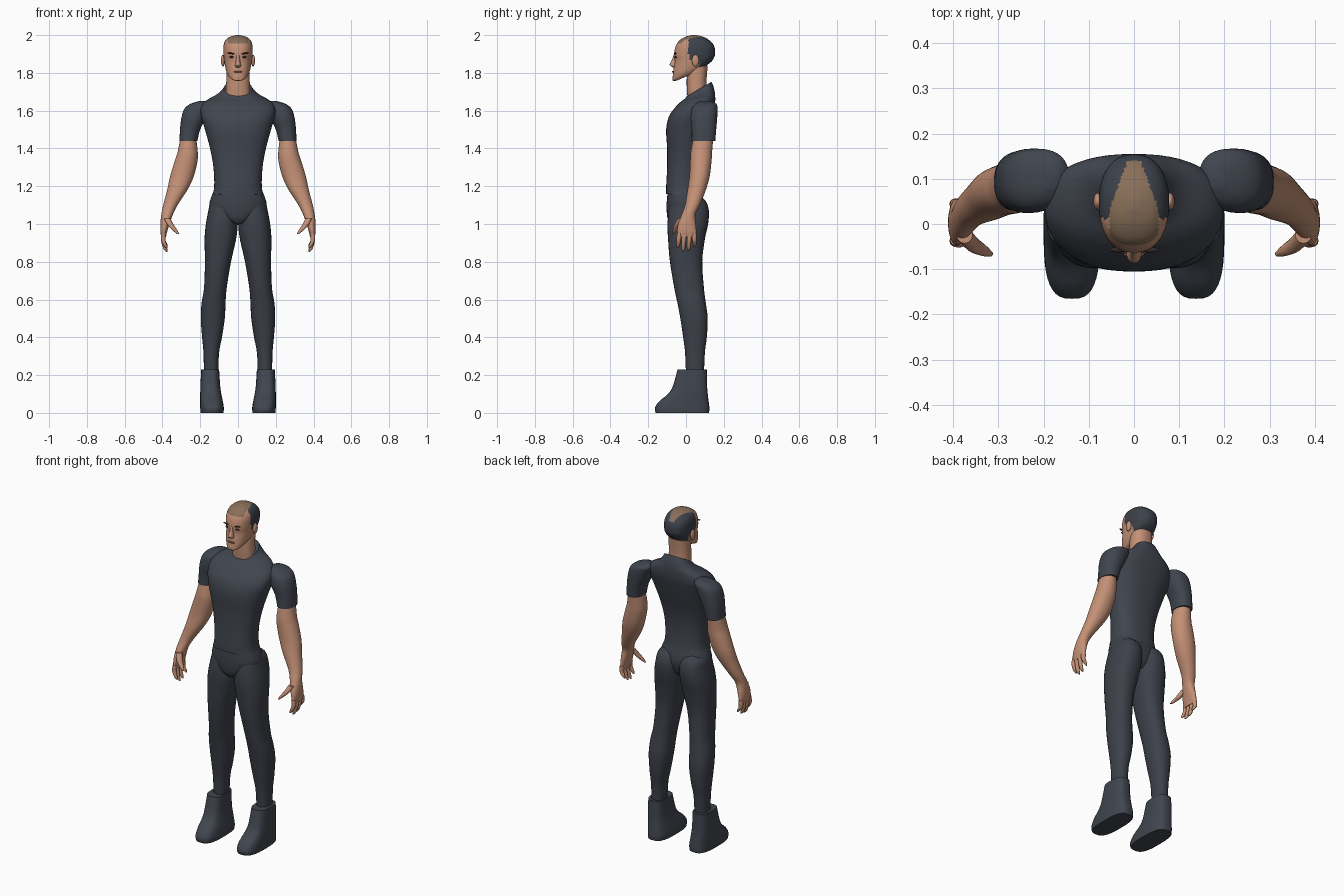
import bpy
import bmesh
import math
from mathutils import Matrix, Vector

cube = bpy.data.objects.get("Cube")
if cube:
    bpy.data.objects.remove(cube, do_unlink=True)

created_objects = []


def make_material(name, red, green, blue):
    material = bpy.data.materials.new(name)
    material.use_nodes = True
    colour = (red, green, blue, 1)
    material.diffuse_color = colour
    shader = material.node_tree.nodes["Principled BSDF"]
    shader.inputs["Base Color"].default_value = colour
    shader.inputs["Roughness"].default_value = 0.8
    return material


skin = make_material("warm skin", .55, .28, .18)
cloth = make_material("slate cloth", .052, .06, .077)
trouser_cloth = make_material("dark slate cloth", .046, .052, .067)
hair = make_material("dark hair", .045, .054, .07)
crown = make_material("cropped brown hair", .25, .16, .1)
lip = make_material("brown lips", .27, .11, .075)
eye_dark = make_material("dark eyes", .03, .022, .02)


def finish(name, mesh_data, materials):
    """Turn a bmesh into a linked object with outward normals."""
    bmesh.ops.recalc_face_normals(mesh_data, faces=mesh_data.faces)
    mesh = bpy.data.meshes.new(name)
    mesh_data.to_mesh(mesh)
    mesh_data.free()
    for material in materials:
        mesh.materials.append(material)
    obj = bpy.data.objects.new(name, mesh)
    bpy.context.collection.objects.link(obj)
    created_objects.append(obj)
    return obj


def smooth_rows(rows, steps):
    """Catmull-Rom interpolation between the given sections."""
    rows = [Vector(row) for row in rows]
    result = []
    for i in range(len(rows) - 1):
        b, c = rows[i], rows[i + 1]
        a = rows[max(i - 1, 0)]
        d = rows[min(i + 2, len(rows) - 1)]
        for step in range(steps):
            t = step / steps
            result.append(b + (c - a) * (t / 2)
                          + (a * 2 - b * 5 + c * 4 - d) * (t * t / 2)
                          + (b * 3 - a - c * 3 + d) * (t ** 3 / 2))
    return result + [rows[-1]]


def loft(name, materials, rows, side=1, power=2.3, segments=32, steps=4, rule=None):
    """Skin sections (height, inner x, outer x, front y, back y, tilt)."""
    bm = bmesh.new()
    rings = []
    for z, inner, outer, front, back, tilt in smooth_rows(rows, steps):
        ring = []
        for i in range(segments):
            angle = math.tau * i / segments
            u, v = [math.copysign(abs(n) ** (2 / power), n)
                    for n in (math.cos(angle), math.sin(angle))]
            x = (inner + outer) / 2 + u * (outer - inner) / 2
            y = (front + back) / 2 + v * (back - front) / 2
            ring.append(bm.verts.new((x * side, y, z + v * tilt)))
        rings.append(ring)
    for low, high in zip(rings, rings[1:]):
        for i in range(segments):
            j = (i + 1) % segments
            bm.faces.new((low[i], low[j], high[j], high[i]))
    bm.faces.new(rings[0])
    bm.faces.new(rings[-1])
    if rule:
        for face in bm.faces:
            face.material_index = rule(face.calc_center_median())
    return finish(name, bm, materials)


def level(rows):
    return [row + (0,) for row in rows]


def centred(rows):
    return [(z, -half, half, front, back, tilt) for z, half, front, back, tilt in rows]


def digit(name, points, side):
    """A tapering finger through (x, y, z, radius) points."""
    rows = [(z, x - r, x + r, y - r, y + r, 0) for x, y, z, r in points]
    loft(name, [skin], rows, side, 2, 12, 3)


def ellipsoid(name, material, centre, radii, turn=0):
    bm = bmesh.new()
    matrix = (Matrix.Translation(centre) @ Matrix.Rotation(turn, 4, "Y")
              @ Matrix.Diagonal((*radii, 1)))
    bmesh.ops.create_uvsphere(bm, u_segments=20, v_segments=12, radius=1, matrix=matrix)
    return finish(name, bm, [material])


# Shirt body with a collar that rises towards the nape
loft("shirt", [cloth], centred([
    (1.15, .137, -.105, .09, -.01), (1.2, .126, -.105, .078, 0),
    (1.3, .13, -.1, .075, 0), (1.4, .148, -.1, .09, 0),
    (1.5, .175, -.105, .12, 0), (1.57, .195, -.09, .14, 0),
    (1.62, .195, -.055, .152, 0), (1.655, .165, -.03, .155, .01),
    (1.68, .115, -.01, .152, .02), (1.7, .088, 0, .145, .03),
    (1.715, .075, .005, .135, .038)]), power=2.4, segments=48)

# Pelvis joining the trouser legs
loft("trouser_seat", [trouser_cloth], centred([
    (1, .03, -.08, .06, 0), (1.03, .09, -.098, .085, 0),
    (1.09, .148, -.103, .1, 0), (1.14, .143, -.1, .09, 0),
    (1.18, .125, -.095, .075, 0)]), segments=40)

# Neck
loft("neck", [skin], centred([
    (1.64, .068, .01, .12, 0), (1.73, .063, .004, .108, 0),
    (1.83, .06, .005, .115, .01)]))


def head_colour(point):
    x, y, z = abs(point.x), point.y, point.z
    if z > 1.955 and x < .054 - .35 * max(0, y - .03):
        return 2
    front_edge = .012 if z > 1.9 else .022
    if z < 1.87:
        front_edge = .07
    return 1 if y > front_edge and z > 1.82 else 0


# Head with hair coloured by position
loft("head", [skin, hair, crown], centred([
    (1.775, .026, -.055, .03, .018), (1.785, .046, -.07, .08, .025),
    (1.81, .061, -.07, .11, .03), (1.84, .069, -.066, .135, .02),
    (1.87, .074, -.06, .148, .01), (1.9, .077, -.063, .154, 0),
    (1.94, .077, -.055, .15, 0), (1.97, .068, -.037, .127, 0),
    (1.99, .045, -.005, .095, 0), (2, .01, .03, .055, 0)]),
    segments=64, steps=6, rule=head_colour)

# Nose and mouth
loft("nose", [skin], centred([
    (1.828, .01, -.068, -.04, 0), (1.836, .017, -.08, -.04, 0),
    (1.845, .015, -.087, -.04, 0), (1.87, .01, -.074, -.04, 0),
    (1.9, .008, -.064, -.04, 0)]), segments=20)
ellipsoid("mouth", lip, (0, -.067, 1.806), (.023, .007, .005))
ellipsoid("chin", skin, (0, -.056, 1.776), (.026, .016, .016))

for label, side in (("left", 1), ("right", -1)):
    # Facial features
    ellipsoid(label + "_ear", skin, (side * .08, .05, 1.865), (.01, .019, .031))
    ellipsoid(label + "_eye", eye_dark, (side * .032, -.054, 1.884), (.014, .006, .005))
    ellipsoid(label + "_eyebrow", eye_dark, (side * .035, -.057, 1.903),
              (.021, .006, .004), side * -.15)

    # Sleeve with rounded shoulder
    loft(label + "_sleeve", [cloth], level([
        (1.44, .215, .31, .03, .155), (1.5, .2, .307, .03, .16),
        (1.56, .17, .3, .024, .165), (1.61, .15, .284, .03, .167),
        (1.637, .145, .25, .05, .16), (1.652, .165, .2, .08, .13)]), side)

    # Arm tapering to the wrist and palm
    loft(label + "_arm", [skin], level([
        (.93, .382, .406, -.042, .052), (.96, .375, .411, -.047, .055),
        (1, .362, .411, -.042, .052), (1.05, .345, .406, -.023, .05),
        (1.1, .32, .396, -.005, .073), (1.18, .268, .375, .008, .105),
        (1.25, .235, .36, .018, .125), (1.33, .215, .336, .022, .135),
        (1.38, .213, .32, .025, .138), (1.46, .222, .304, .04, .145)]), side, 2.1)

    # Fingers and thumb
    for finger, base_y, tip_y, tip_z in (("index", -.035, -.042, .872),
                                         ("middle", -.008, -.015, .853),
                                         ("ring", .019, .014, .858),
                                         ("little", .043, .046, .88)):
        digit(f"{label}_{finger}_finger", [
            (.394, base_y, .95, .013), (.396, (base_y + tip_y) / 2, .915, .012),
            (.385, tip_y, tip_z + .015, .01), (.376, tip_y, tip_z, .004)], side)
    digit(label + "_thumb", [
        (.375, -.025, 1.03, .018), (.357, -.045, .995, .017),
        (.335, -.058, .968, .013), (.318, -.066, .948, .006)], side)

    # Trouser leg with thigh, knee and calf
    loft(label + "_trouser_leg", [trouser_cloth], level([
        (.2, .105, .18, 0, .095), (.32, .1, .183, -.005, .1),
        (.4, .085, .19, -.015, .11), (.5, .07, .197, -.03, .115),
        (.58, .066, .193, -.045, .105), (.66, .06, .18, -.062, .095),
        (.8, .037, .175, -.085, .086), (.92, .01, .177, -.095, .1),
        (1, .001, .17, -.098, .117), (1.07, 0, .157, -.09, .121),
        (1.12, .01, .145, -.075, .105), (1.15, .04, .11, -.04, .07)]), side)

    # Ankle boot with a long rounded toe
    loft(label + "_boot", [cloth], level([
        (0, .077, .198, -.16, .122), (.025, .075, .2, -.165, .124),
        (.06, .08, .2, -.143, .12), (.1, .088, .2, -.096, .115),
        (.14, .094, .199, -.07, .112), (.23, .1, .195, -.045, .11)]),
        side, 2.9, 40)

# Smooth the rounded forms while keeping rims crisp
bpy.ops.object.select_all(action="DESELECT")
for obj in created_objects:
    obj.select_set(True)
bpy.context.view_layer.objects.active = created_objects[0]
bpy.ops.object.shade_smooth_by_angle(angle=math.radians(40))
